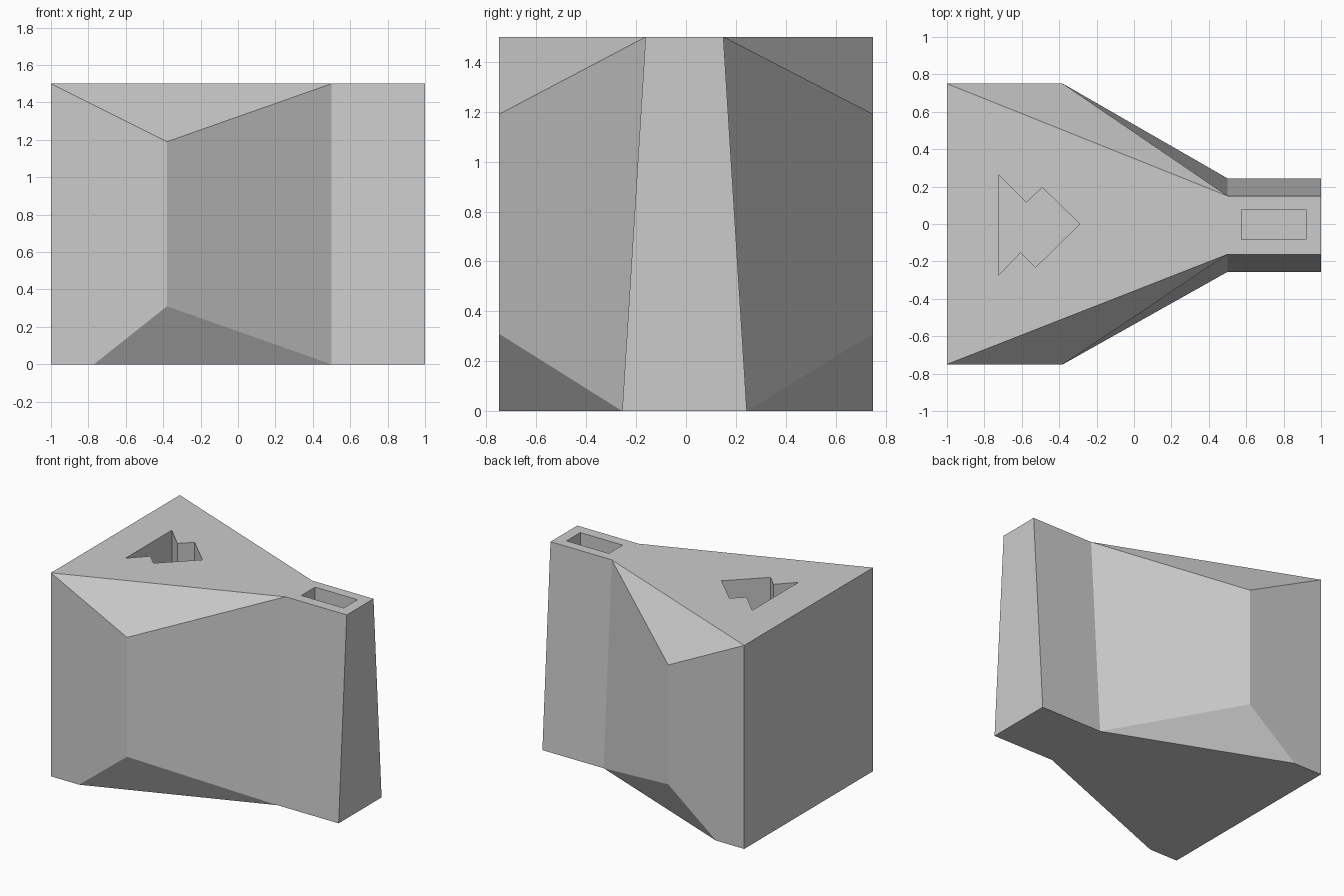
import bpy
import bmesh

cube = bpy.data.objects.get("Cube")
if cube:
    bpy.data.objects.remove(cube, do_unlink=True)

HEIGHT = 1.5
HALF_WIDTH = 0.75
NECK_X = 0.5
NECK_SHIFT = -0.006   # neck sits slightly off the centre line
RECESS_DEPTH = 0.3

grey = bpy.data.materials.new("light_grey")
grey.use_nodes = True
colour = (0.6, 0.6, 0.6, 1)
grey.diffuse_color = colour
grey.node_tree.nodes["Principled BSDF"].inputs["Base Color"].default_value = colour


def finish(name, bm):
    bmesh.ops.recalc_face_normals(bm, faces=bm.faces)
    mesh = bpy.data.meshes.new(name)
    bm.to_mesh(mesh)
    bm.free()
    mesh.materials.append(grey)
    obj = bpy.data.objects.new(name, mesh)
    bpy.context.collection.objects.link(obj)
    return obj


def side_points(bm, s):
    """Corner points of one flank; s is -1 for the front, 1 for the back."""
    low = s * 0.25 + NECK_SHIFT
    high = s * 0.156 + NECK_SHIFT
    wide = s * HALF_WIDTH
    points = {
        "base_end": (-1, wide, 0),
        "base_corner": (-0.77, wide, 0),
        "base_neck": (NECK_X, low, 0),
        "base_tip": (1, low, 0),
        "top_end": (-1, wide, HEIGHT),
        "top_neck": (NECK_X, high, HEIGHT),
        "top_tip": (1, high, HEIGHT),
        "knee_low": (-0.38, wide, 0.31),
        "knee_high": (-0.38, wide, 1.19),
    }
    return {key: bm.verts.new(co) for key, co in points.items()}


# Wedge body with a narrow neck and bevelled flank corners
bm = bmesh.new()
front, back = side_points(bm, -1), side_points(bm, 1)
flank_faces = [
    "base_end base_corner knee_low knee_high top_end",   # wide flat wall
    "knee_low base_neck top_neck knee_high",             # slanted wall
    "base_corner base_neck knee_low",                    # lower bevel
    "top_end knee_high top_neck",                        # upper bevel
    "base_neck base_tip top_tip top_neck",               # neck wall
]
for side in (front, back):
    for keys in flank_faces:
        bm.faces.new([side[k] for k in keys.split()])

# Faces spanning both flanks: top, bottom and the two ends
for keys in ("top_end top_neck top_tip", "base_end base_corner base_neck base_tip",
             "base_end top_end", "base_tip top_tip"):
    keys = keys.split()
    bm.faces.new([front[k] for k in keys] + [back[k] for k in reversed(keys)])
body = finish("wedge_body", bm)


def cut_recess(name, outline):
    """Sink a straight-walled recess of the given outline into the top."""
    bm = bmesh.new()
    floor = bm.faces.new([bm.verts.new((x, y, HEIGHT - RECESS_DEPTH)) for x, y in outline])
    out = bmesh.ops.extrude_face_region(bm, geom=[floor])
    raised = [v for v in out["geom"] if isinstance(v, bmesh.types.BMVert)]
    bmesh.ops.translate(bm, verts=raised, vec=(0, 0, RECESS_DEPTH + 0.1))
    cutter = finish(name, bm)
    cutter.hide_render = True
    mod = body.modifiers.new(name, "BOOLEAN")
    mod.operation = "DIFFERENCE"
    mod.solver = "EXACT"
    mod.object = cutter
    bpy.context.view_layer.objects.active = body
    bpy.ops.object.modifier_apply(modifier=mod.name)
    bpy.data.objects.remove(cutter, do_unlink=True)


# Arrow-shaped recess on the wide end, slot on the neck
cut_recess("arrow_recess", [(-0.725, 0.265), (-0.575, 0.115), (-0.49, 0.195), (-0.29, 0),
                            (-0.527, -0.232), (-0.607, -0.152), (-0.725, -0.275)])
cut_recess("slot_recess", [(0.575, -0.083), (0.92, -0.083), (0.92, 0.077), (0.575, 0.077)])
